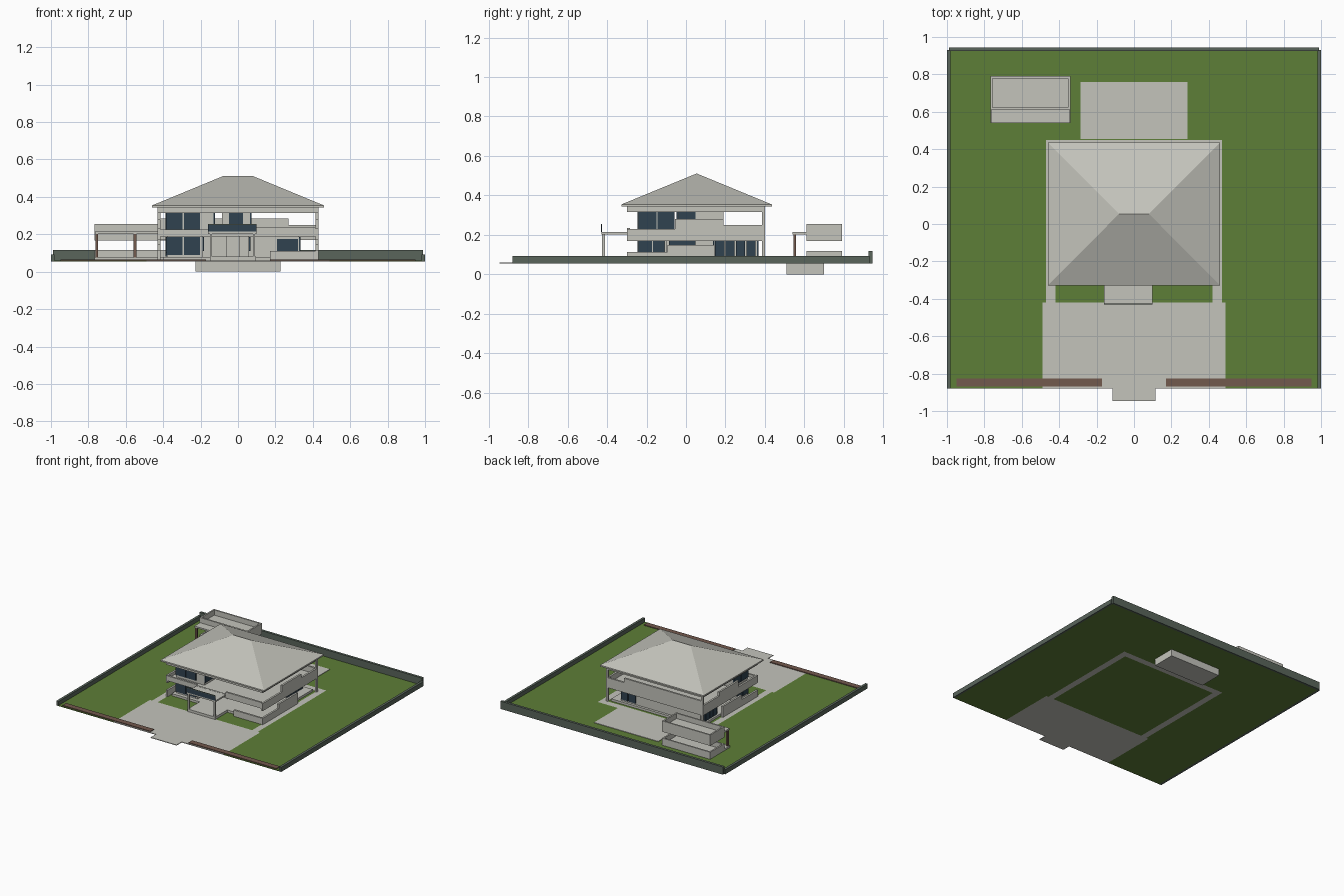
import bpy, bmesh

if "Cube" in bpy.data.objects:
    bpy.data.objects.remove(bpy.data.objects["Cube"])


def material(name, r, g, b):
    m = bpy.data.materials.new(name)
    m.diffuse_color = (r, g, b, 1)
    m.use_nodes = True
    m.node_tree.nodes["Principled BSDF"].inputs["Base Color"].default_value = m.diffuse_color
    return m


CONCRETE = material("pale concrete", 0.55, 0.55, 0.50)
GRASS = material("lawn green", 0.11, 0.21, 0.038)
STONE = material("dark grey green", 0.10, 0.13, 0.105)
GLASS = material("dark blue glass", 0.03, 0.055, 0.08)
BROWN = material("wood brown", 0.17, 0.10, 0.075)


def finish(name, bm, mat):
    bmesh.ops.recalc_face_normals(bm, faces=bm.faces)
    me = bpy.data.meshes.new(name)
    bm.to_mesh(me)
    bm.free()
    me.materials.append(mat)
    ob = bpy.data.objects.new(name, me)
    bpy.context.collection.objects.link(ob)
    return ob


def box(name, mat, x0, x1, y0, y1, z0, z1):
    bm = bmesh.new()
    bmesh.ops.create_cube(bm, size=1)
    for v in bm.verts:
        v.co = (x1 if v.co.x > 0 else x0,
                y1 if v.co.y > 0 else y0,
                z1 if v.co.z > 0 else z0)
    return finish(name, bm, mat)


def glazing_x(name, x, y0, y1, z0, z1, panes):
    """Row of panes facing +-x, with pale gaps between."""
    w = (y1 - y0) / panes
    for i in range(panes):
        box(name, GLASS, x - 0.004, x + 0.004, y0 + i * w + 0.003, y0 + (i + 1) * w - 0.003, z0, z1)


def glazing_y(name, y, x0, x1, z0, z1, panes):
    """Row of panes facing +-y."""
    w = (x1 - x0) / panes
    for i in range(panes):
        box(name, GLASS, x0 + i * w + 0.003, x0 + (i + 1) * w - 0.003, y - 0.004, y + 0.004, z0, z1)


# --- Site: lawn in strips around the paving
G0, G1 = 0.055, 0.06
box("lawn_left", GRASS, -0.985, -0.49, -0.88, 0.93, G0, G1)
box("lawn_right", GRASS, 0.49, 0.985, -0.88, 0.93, G0, G1)
box("lawn_back", GRASS, -0.49, 0.49, 0.45, 0.93, G0, G1)
box("lawn_under_house", GRASS, -0.42, 0.42, -0.42, 0.40, G0, G1)
box("driveway", CONCRETE, -0.49, 0.49, -0.88, -0.42, G0, G1)
box("driveway_apron", CONCRETE, -0.115, 0.115, -0.945, -0.88, G0, G1)
box("back_path", CONCRETE, -0.47, 0.47, 0.40, 0.45, G0, G1)
for s in (-1, 1):
    a, b = sorted((s * 0.42, s * 0.47))
    box("side_path", CONCRETE, a, b, -0.42, 0.40, G0, G1)
    a, b = sorted((s * 0.47, s * 0.49))
    box("path_verge", GRASS, a, b, -0.42, 0.45, G0, G1)
    a, b = sorted((s * 0.98, s * 1.0))
    box("side_boundary_wall", STONE, a, b, -0.88, 0.93, G0, 0.092)
    a, b = sorted((s * 0.17, s * 0.95))
    box("front_flower_bed", BROWN, a, b, -0.87, -0.825, G1, 0.066)
box("back_boundary_wall", STONE, -0.99, 0.99, 0.925, 0.945, G0, 0.117)
box("back_terrace", CONCRETE, -0.285, 0.285, 0.455, 0.76, G1, 0.064)
box("pool_tank", CONCRETE, -0.228, 0.226, 0.51, 0.70, 0.0, G0)

# --- Ground floor
box("house_floor", CONCRETE, -0.40, 0.40, -0.27, 0.38, G1, 0.078)
box("front_left_room", CONCRETE, -0.38, -0.19, -0.24, -0.10, 0.078, 0.19)
glazing_y("lower_front_window", -0.243, -0.385, -0.2, 0.09, 0.186, 2)
glazing_x("lower_left_window", -0.383, -0.24, -0.10, 0.10, 0.186, 2)
glazing_x("lower_room_window", -0.187, -0.24, -0.10, 0.11, 0.186, 2)
box("hall_wall", CONCRETE, -0.19, 0.06, -0.10, -0.085, 0.078, 0.19)
box("hall_side_wall", CONCRETE, 0.05, 0.06, -0.10, 0.15, 0.078, 0.19)
glazing_x("hall_side_window", 0.064, -0.09, 0.05, 0.11, 0.186, 1)
box("front_door", CONCRETE, -0.065, 0.01, -0.11, -0.10, 0.078, 0.195)
box("back_room", CONCRETE, -0.38, 0.325, 0.145, 0.36, 0.078, 0.19)
glazing_x("lower_right_window", 0.329, 0.145, 0.355, 0.08, 0.186, 4)
glazing_x("lower_back_left_window", -0.384, 0.155, 0.355, 0.08, 0.186, 4)
glazing_y("lower_side_window", 0.141, 0.205, 0.325, 0.11, 0.176, 1)
glazing_y("lower_back_window", 0.364, 0.19, 0.325, 0.09, 0.18, 2)

# Low garden walls
for s in (-1, 1):
    a, b = sorted((s * 0.415, s * 0.43))
    box("low_side_wall", CONCRETE, a, b, -0.30, 0.145, G1, 0.112)
    box("raised_side_wall", CONCRETE, a, b, -0.095, 0.145, 0.112, 0.148)
    box("corner_post", CONCRETE, a, b, 0.385, 0.40, G1, 0.345)
box("low_front_wall", CONCRETE, 0.17, 0.415, -0.30, -0.285, G1, 0.11)

# --- Upper floor slab and stepped parapets
box("upper_slab", CONCRETE, -0.415, 0.415, -0.285, 0.385, 0.188, 0.205)
for s in (-1, 1):
    a, b = sorted((s * 0.415, s * 0.43))
    for y0, y1, top in ((-0.30, -0.055, 0.23), (-0.055, 0.19, 0.28), (0.19, 0.40, 0.25)):
        box("side_parapet", CONCRETE, a, b, y0, y1, 0.17, top)
box("front_parapet_left", CONCRETE, -0.415, -0.16, -0.30, -0.285, 0.187, 0.226)
box("front_parapet_middle", CONCRETE, -0.16, 0.10, -0.30, -0.285, 0.187, 0.215)
box("front_parapet_right", CONCRETE, 0.10, 0.415, -0.30, -0.285, 0.187, 0.235)
box("back_parapet", CONCRETE, -0.415, 0.27, 0.385, 0.40, 0.17, 0.285)
box("back_parapet_low", CONCRETE, 0.27, 0.415, 0.385, 0.40, 0.17, 0.25)

# Upper rooms
box("upper_front_room", CONCRETE, -0.38, -0.13, -0.24, -0.06, 0.205, 0.32)
glazing_y("upper_front_window", -0.243, -0.385, -0.2, 0.225, 0.32, 2)
glazing_x("upper_left_window", -0.383, -0.24, -0.055, 0.225, 0.32, 2)
glazing_x("upper_room_window", -0.127, -0.24, -0.055, 0.225, 0.32, 2)
box("upper_back_room", CONCRETE, -0.085, 0.065, -0.04, 0.19, 0.205, 0.32)
glazing_y("upper_middle_window", -0.043, -0.085 + 0.035, 0.03, 0.225, 0.32, 1)
glazing_x("upper_side_window", 0.068, -0.04, 0.05, 0.225, 0.32, 1)

# --- Roof beam ring and hipped roof
box("roof_beam", CONCRETE, -0.43, 0.43, -0.30, 0.40, 0.315, 0.345)
box("roof_fascia", CONCRETE, -0.46, 0.46, -0.328, 0.435, 0.343, 0.354)
bm = bmesh.new()
c = [bm.verts.new(p) for p in ((-0.46, -0.328, 0.354), (0.46, -0.328, 0.354),
                               (0.46, 0.435, 0.354), (-0.46, 0.435, 0.354),
                               (-0.08, 0.054, 0.511), (0.08, 0.054, 0.511))]
for f in ((0, 1, 5, 4), (1, 2, 5), (2, 3, 4, 5), (3, 0, 4), (3, 2, 1, 0)):
    bm.faces.new([c[i] for i in f])
finish("hipped_roof", bm, CONCRETE)

# --- Entrance porch with glass balustrade
box("porch_step", CONCRETE, -0.15, 0.095, -0.425, -0.27, G1, 0.08)
box("porch_canopy", CONCRETE, -0.16, 0.10, -0.428, -0.285, 0.202, 0.214)
for x in (-0.15, 0.08):
    box("porch_post", CONCRETE, x, x + 0.012, -0.425, -0.411, 0.08, 0.202)
box("porch_balustrade", GLASS, -0.16, 0.10, -0.43, -0.427, 0.214, 0.25)
box("balustrade_rail", STONE, -0.16, 0.10, -0.431, -0.426, 0.25, 0.256)

# --- Garden pavilion: open roof tray on posts above a low wall
PX0, PX1, PY0, PY1 = -0.768, -0.34, 0.61, 0.79
for n, z0, z1 in (("pavilion_base", G1, 0.117), ("pavilion_tray", 0.168, 0.255)):
    box(n + "_front", CONCRETE, PX0, PX1, PY0, PY0 + 0.012, z0, z1)
    box(n + "_back", CONCRETE, PX0, PX1, PY1 - 0.012, PY1, z0, z1)
    box(n + "_left", CONCRETE, PX0, PX0 + 0.012, PY0, PY1, z0, z1)
    box(n + "_right", CONCRETE, PX1 - 0.012, PX1, PY0, PY1, z0, z1)
box("pavilion_floor", CONCRETE, PX0, PX1, 0.54, PY1, G1, 0.075)
box("pavilion_tray_floor", CONCRETE, PX0, PX1, PY0, PY1, 0.20, 0.213)
box("pavilion_canopy", CONCRETE, -0.765, -0.343, 0.54, PY0, 0.202, 0.214)
for x in (-0.762, -0.558, -0.358):
    box("pavilion_post", BROWN, x, x + 0.014, 0.545, 0.558, 0.075, 0.202)
